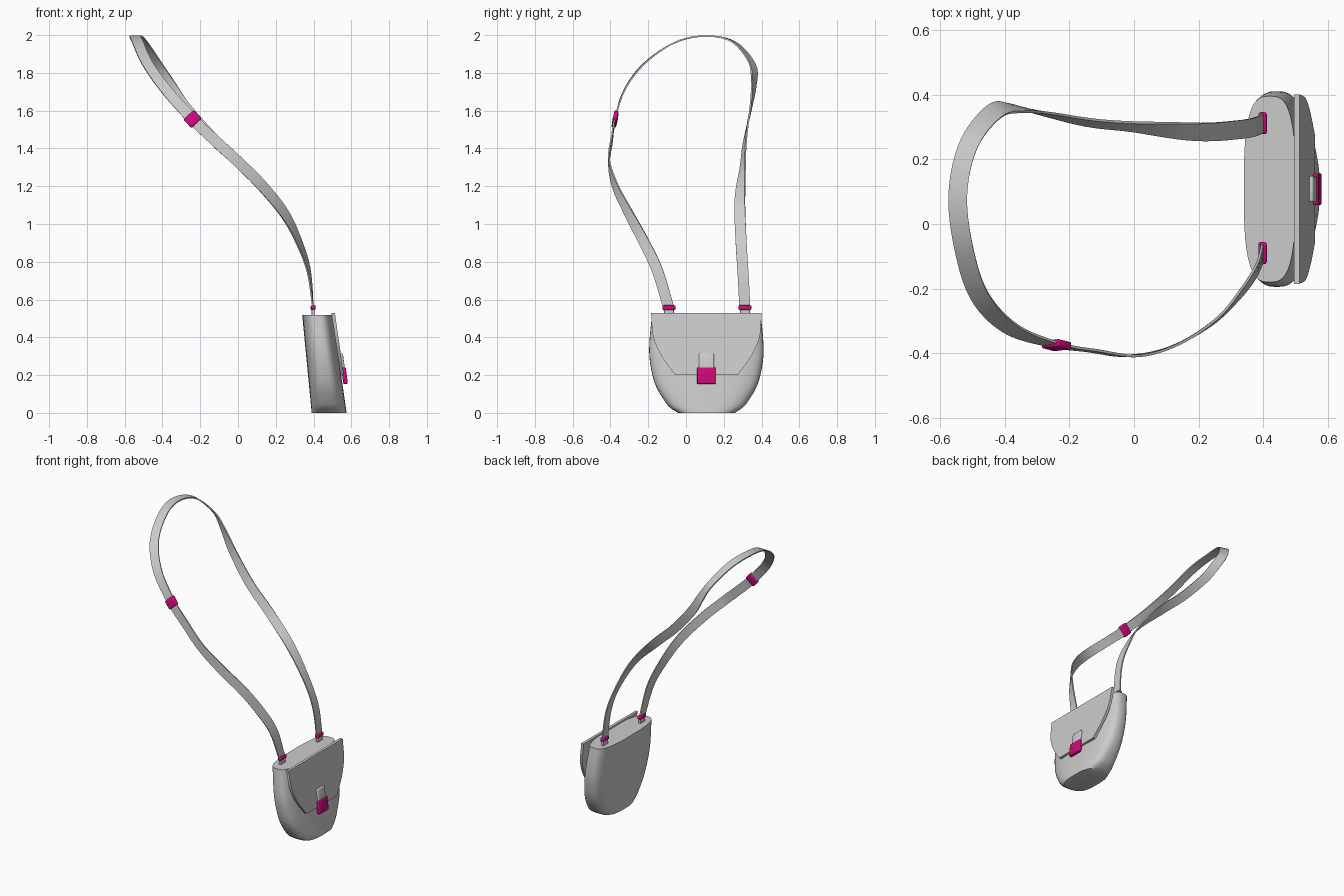
import bpy, bmesh, math
from mathutils import Vector, Matrix

cube = bpy.data.objects.get("Cube")
if cube:
    bpy.data.objects.remove(cube, do_unlink=True)

CENTRE_Y = 0.108
BAG_TOP = 0.517


def material(name, colour):
    mat = bpy.data.materials.new(name)
    mat.use_nodes = True
    mat.diffuse_color = colour
    mat.node_tree.nodes["Principled BSDF"].inputs["Base Color"].default_value = colour
    return mat


GREY = material("light_grey", (0.6, 0.6, 0.6, 1))
PINK = material("magenta", (0.6, 0.003, 0.19, 1))


def make_object(name, bm, mat, angle=40):
    bmesh.ops.recalc_face_normals(bm, faces=bm.faces)
    mesh = bpy.data.meshes.new(name)
    bm.to_mesh(mesh)
    bm.free()
    obj = bpy.data.objects.new(name, mesh)
    bpy.context.collection.objects.link(obj)
    mesh.materials.append(mat)
    bpy.ops.object.select_all(action='DESELECT')
    obj.select_set(True)
    bpy.context.view_layer.objects.active = obj
    bpy.ops.object.shade_smooth_by_angle(angle=math.radians(angle))
    return obj


def rounded_box(name, size, matrix, mat, bevel):
    bm = bmesh.new()
    bmesh.ops.create_cube(bm, size=1, matrix=Matrix.Diagonal((*size, 1)))
    bmesh.ops.bevel(bm, geom=bm.edges[:], offset=bevel, segments=3,
                    profile=0.5, affect='EDGES')
    bm.transform(matrix)
    return make_object(name, bm, mat)


def spline(points, steps):
    """Smooth curve through the given points."""
    pts = [Vector(p) for p in points]
    pts = [pts[0] * 2 - pts[1]] + pts + [pts[-1] * 2 - pts[-2]]
    result = []
    for a, b, c, d in zip(pts, pts[1:], pts[2:], pts[3:]):
        for i in range(steps):
            t = i / steps
            result.append(b + (c - a) * t / 2
                          + (a * 2 - b * 5 + c * 4 - d) * t * t / 2
                          + (b * 3 - a - c * 3 + d) * t ** 3 / 2)
    return result + [pts[-2]]


def superpower(v, n):
    return math.copysign(abs(v) ** (2 / n), v)


# Bag body: rounded sections stacked upward, leaning back toward the top
bm = bmesh.new()
SIDES = 48
rings = []
for z, half in spline([(0, 0.15), (0.03, 0.195), (0.07, 0.226), (0.13, 0.262),
                       (0.2, 0.286), (0.3, 0.302), (0.4, 0.3), (BAG_TOP, 0.288)], 3):
    t = z / BAG_TOP
    back, front = 0.39 - 0.05 * t, 0.575 - 0.075 * t
    ring = []
    for k in range(SIDES):
        a = math.tau * k / SIDES
        ring.append(bm.verts.new(((back + front) / 2 + (front - back) / 2 * superpower(math.cos(a), 3),
                                  CENTRE_Y + half * superpower(math.sin(a), 3), z)))
    rings.append(ring)
for low, high in zip(rings, rings[1:]):
    for k in range(SIDES):
        j = (k + 1) % SIDES
        bm.faces.new((low[k], low[j], high[j], high[k]))
bm.faces.new(rings[0])
bm.faces.new(rings[-1])
make_object("bag_body", bm, GREY)

# Front flap: a tapering plate lying on the sloped front
bm = bmesh.new()
side = spline([(0.293, 0.528), (0.281, 0.4), (0.237, 0.3), (0.165, 0.2)], 5)
outline = [(w, z) for w, z in side] + [(-w, z) for w, z in reversed(side)]
flap = [bm.verts.new((0.513 + (0.528 - z) * 0.145, CENTRE_Y + w, z)) for w, z in outline]
face = bm.faces.new(flap)
extruded = bmesh.ops.extrude_face_region(bm, geom=[face])["geom"]
bmesh.ops.translate(bm, vec=(-0.018, 0, 0),
                    verts=[v for v in extruded if isinstance(v, bmesh.types.BMVert)])
make_object("front_flap", bm, GREY)

# Clasp on the flap
slope = Matrix.Rotation(-0.13, 4, 'Y')
rounded_box("clasp_tab", (0.022, 0.08, 0.12),
            Matrix.Translation((0.552, CENTRE_Y, 0.255)) @ slope, GREY, 0.006)
rounded_box("clasp_plate", (0.024, 0.098, 0.088),
            Matrix.Translation((0.564, CENTRE_Y, 0.197)) @ slope, PINK, 0.006)

# Strap anchors on the bag top
for label, y in (("right", -0.09), ("left", 0.312)):
    rounded_box(label + "_anchor_tab", (0.016, 0.052, 0.06),
                Matrix.Translation((0.398, y, 0.525)), GREY, 0.004)
    rounded_box(label + "_anchor_ring", (0.026, 0.068, 0.026),
                Matrix.Translation((0.398, y, 0.557)), PINK, 0.007)

# Shoulder strap: path points, each with the direction across the ribbon
strap_keys = [
    ((0.398, -0.09, 0.55), (0, 1, 0)),
    ((0.375, -0.15, 0.75), (0.2, 0.9, 0.3)),
    ((0.325, -0.22, 0.9), (0.35, 0.8, 0.5)),
    ((0.25, -0.3, 1.05), (0.5, 0.5, 0.6)),
    ((0.13, -0.375, 1.2), (0.7, 0.3, 0.7)),
    ((0, -0.408, 1.33), (0.7, 0, 0.7)),
    ((-0.13, -0.392, 1.45), (0.7, 0, 0.7)),
    ((-0.24, -0.375, 1.555), (0.7, 0.1, 0.7)),
    ((-0.38, -0.325, 1.71), (0.8, 0.3, 0.5)),
    ((-0.48, -0.22, 1.85), (0.8, 0.4, 0.3)),
    ((-0.53, -0.06, 1.96), (1, 0.2, 0.1)),
    ((-0.545, 0.1, 1.995), (1, 0, 0)),
    ((-0.51, 0.25, 1.965), (0.9, -0.4, 0.1)),
    ((-0.43, 0.35, 1.85), (0.7, -0.6, 0.3)),
    ((-0.36, 0.358, 1.74), (0.7, -0.35, 0.5)),
    ((-0.28, 0.343, 1.62), (0.7, 0, 0.7)),
    ((-0.13, 0.313, 1.45), (0.6, 0.25, 0.6)),
    ((0.02, 0.3, 1.31), (0.6, 0.4, 0.5)),
    ((0.2, 0.285, 1.12), (0.3, 0.9, 0.2)),
    ((0.325, 0.292, 0.9), (0, 1, 0)),
    ((0.378, 0.302, 0.74), (0, 1, 0)),
    ((0.398, 0.312, 0.55), (0, 1, 0)),
]
path = spline([p for p, w in strap_keys], 6)
across = spline([w for p, w in strap_keys], 6)
bm = bmesh.new()
rows = []
for i, (p, w) in enumerate(zip(path, across)):
    tangent = (path[min(i + 1, len(path) - 1)] - path[max(i - 1, 0)]).normalized()
    w = (w - tangent * w.dot(tangent)).normalized()
    n = tangent.cross(w) * 0.004
    w = w * 0.029
    rows.append([bm.verts.new(p + c) for c in (w + n, n - w, -w - n, w - n)])
for a, b in zip(rows, rows[1:]):
    for k in range(4):
        j = (k + 1) % 4
        bm.faces.new((a[k], a[j], b[j], b[k]))
bm.faces.new(rows[0])
bm.faces.new(rows[-1])
make_object("shoulder_strap", bm, GREY)

# Strap slider, aligned with the ribbon where it sits
i = 7 * 6
tangent = (path[i + 1] - path[i - 1]).normalized()
w = (across[i] - tangent * across[i].dot(tangent)).normalized()
frame = Matrix((tangent, w, tangent.cross(w))).transposed().to_4x4()
rounded_box("strap_slider", (0.062, 0.074, 0.024),
            Matrix.Translation(path[i]) @ frame, PINK, 0.007)
